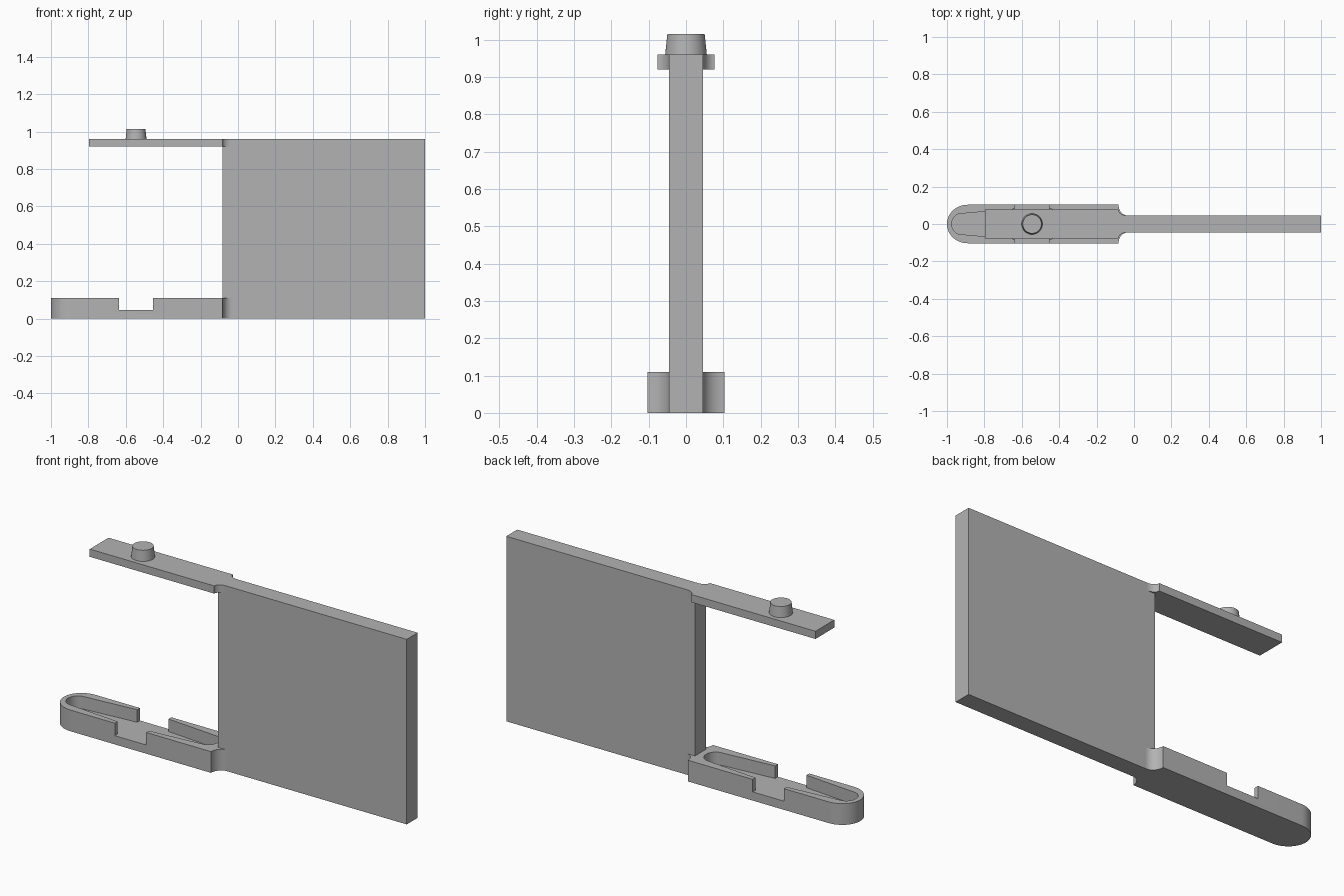
import bpy, bmesh
from math import sin, cos, pi, radians

cube = bpy.data.objects.get("Cube")
if cube:
    bpy.data.objects.remove(cube)

grey = bpy.data.materials.new("plain grey")
grey.use_nodes = True
colour = (0.45, 0.45, 0.45, 1)
grey.diffuse_color = colour
grey.node_tree.nodes["Principled BSDF"].inputs["Base Color"].default_value = colour

PANEL_Y = 0.045     # half thickness of the panel
JOINT = -0.083      # where the arms leave the panel
MIDDLE = -0.545     # centre of the cavity, notch and peg


def arc(cx, cy, rx, ry, start, end, steps=14):
    angles = [radians(start + (end - start) * i / steps) for i in range(steps + 1)]
    return [(cx + rx * cos(a), cy + ry * sin(a)) for a in angles]


def mirrored(half):
    """Close an outline by mirroring its upper half across y = 0."""
    lower = [(x, -y) for x, y in reversed(half) if abs(y) > 1e-6]
    return half + lower


def select(obj):
    bpy.ops.object.select_all(action='DESELECT')
    obj.select_set(True)
    bpy.context.view_layer.objects.active = obj


def prism(name, outline, z0, z1):
    bm = bmesh.new()
    face = bm.faces.new([bm.verts.new((x, y, z0)) for x, y in outline])
    grown = bmesh.ops.extrude_face_region(bm, geom=[face])["geom"]
    verts = [g for g in grown if isinstance(g, bmesh.types.BMVert)]
    bmesh.ops.translate(bm, verts=verts, vec=(0, 0, z1 - z0))
    bmesh.ops.recalc_face_normals(bm, faces=bm.faces)
    mesh = bpy.data.meshes.new(name)
    bm.to_mesh(mesh)
    bm.free()
    mesh.materials.append(grey)
    obj = bpy.data.objects.new(name, mesh)
    bpy.context.collection.objects.link(obj)
    return obj


def box(name, x0, x1, y, z0, z1):
    return prism(name, [(x0, -y), (x1, -y), (x1, y), (x0, y)], z0, z1)


def fillet(half_width, length):
    """Concave curve from the panel side out to the arm side."""
    return arc(JOINT + length, half_width, length, half_width - PANEL_Y, 270, 180, 10)


def cut(obj, cutter):
    mod = obj.modifiers.new("cut", 'BOOLEAN')
    mod.object = cutter
    mod.operation = 'DIFFERENCE'
    mod.solver = 'EXACT'
    select(obj)
    bpy.ops.object.modifier_apply(modifier=mod.name)
    bpy.data.objects.remove(cutter)


# Flat upright panel
box("panel", JOINT, 1, PANEL_Y, 0, 0.96)

# Lower tray with a rounded tip and filleted root
tray = prism("lower_tray", mirrored(
    fillet(0.103, 0.05) + arc(-0.89, 0, 0.11, 0.103, 90, 180)), 0, 0.11)

# Long cavity, widest in the middle and rounded at both ends
tip = arc(-0.925, 0, 0.05, 0.055, 180, 95)
upper = tip + [(MIDDLE, 0.088)] + [(2 * MIDDLE - x, y) for x, y in reversed(tip)]
cut(tray, prism("cavity_cutter", mirrored(upper), 0.045, 0.2))

# Notch through both tray walls
cut(tray, box("notch_cutter", -0.635, -0.455, 0.2, 0.045, 0.2))

# Thin upper arm
arm = prism("upper_arm", mirrored(fillet(0.077, 0.045) + [(-0.797, 0.077)]), 0.92, 0.96)

# Tapered peg on the arm
bpy.ops.mesh.primitive_cone_add(vertices=48, radius1=0.056, radius2=0.05,
                                depth=0.057, location=(MIDDLE, 0, 0.9865))
peg = bpy.context.object
peg.name = "peg"
peg.data.materials.append(grey)

for obj in (tray, arm, peg):
    select(obj)
    bpy.ops.object.shade_smooth_by_angle(angle=radians(25))
